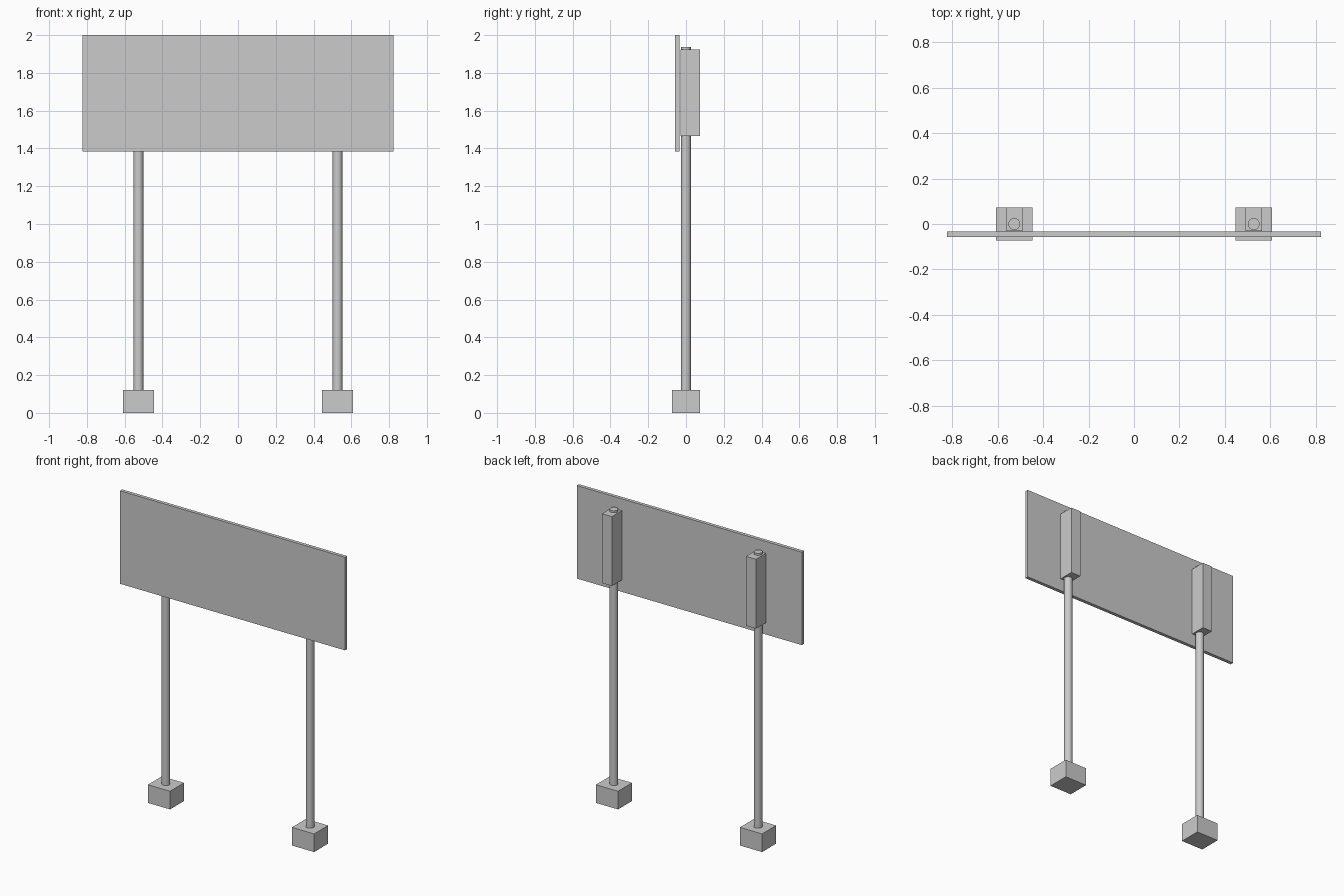
import bpy

if "Cube" in bpy.data.objects:
    bpy.data.objects.remove(bpy.data.objects["Cube"])


def box(name, x0, x1, y0, y1, z0, z1):
    bpy.ops.mesh.primitive_cube_add(size=1, location=((x0 + x1) / 2, (y0 + y1) / 2, (z0 + z1) / 2))
    ob = bpy.context.object
    ob.name = name
    ob.scale = (x1 - x0, y1 - y0, z1 - z0)
    bpy.ops.object.transform_apply(location=False, rotation=False, scale=True)
    return ob


def post(name, x, radius, z0, z1):
    bpy.ops.mesh.primitive_cylinder_add(vertices=16, radius=radius, depth=z1 - z0,
                                        location=(x, 0, (z0 + z1) / 2))
    ob = bpy.context.object
    ob.name = name
    bpy.ops.object.shade_smooth_by_angle()
    return ob


# Sign panel on the front side
box("sign_panel", -0.823, 0.823, -0.057, -0.034, 1.385, 2.0)

# Two supports: footing, round post and rear clamp block
for side, x in (("left", -0.527), ("right", 0.527)):
    box(side + "_footing", x - 0.081, x + 0.081, -0.073, 0.073, 0, 0.12)
    post(side + "_post", x, 0.026, 0.115, 1.937)
    box(side + "_clamp", x - 0.036, x + 0.036, -0.03, 0.073, 1.465, 1.924)
